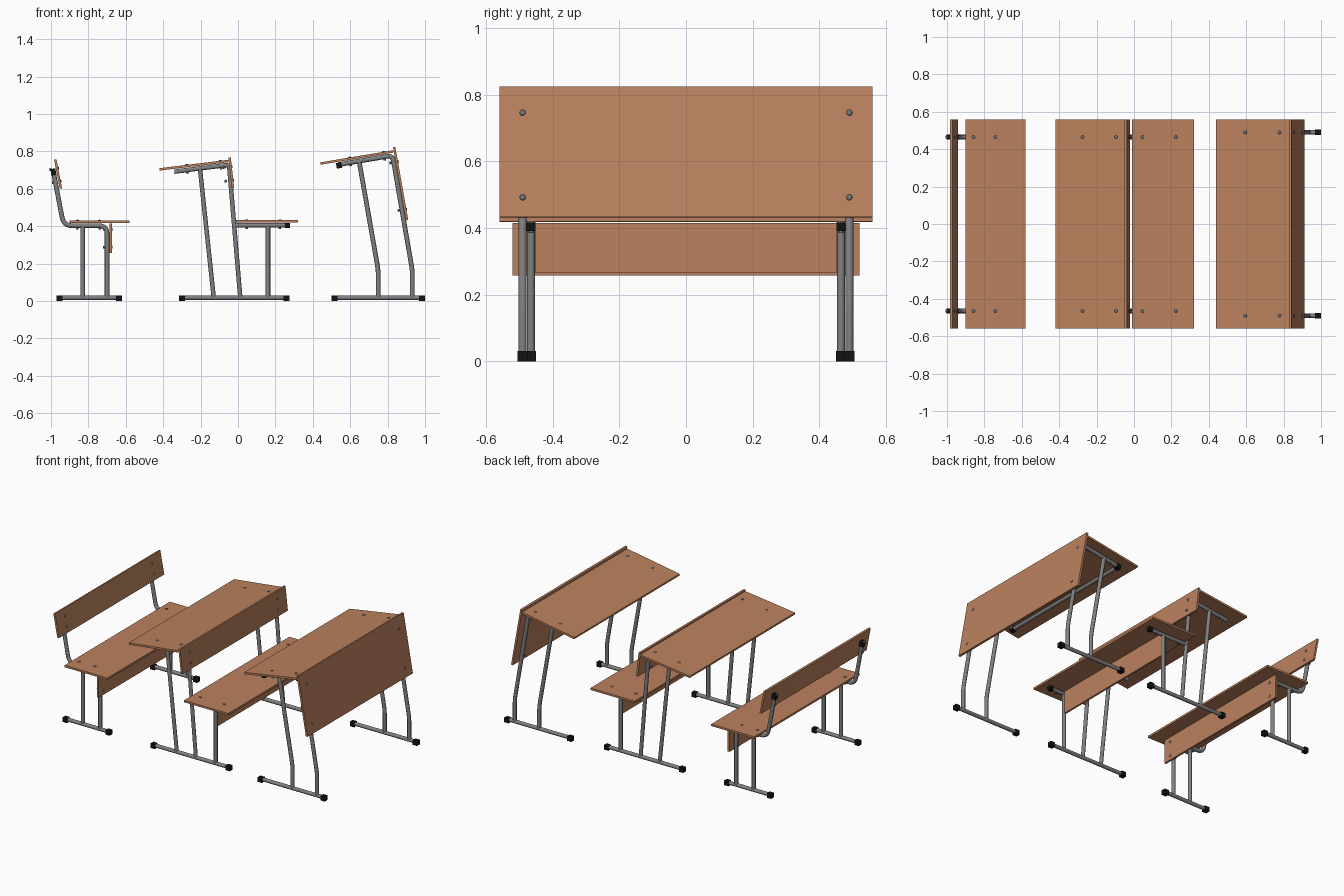
import bpy, math
from mathutils import Vector, Matrix

old = bpy.data.objects.get("Cube")
if old:
    bpy.data.objects.remove(old, do_unlink=True)


def material(name, rgb, rough):
    m = bpy.data.materials.new(name)
    m.use_nodes = True
    m.diffuse_color = (*rgb, 1)
    bsdf = m.node_tree.nodes["Principled BSDF"]
    bsdf.inputs["Base Color"].default_value = (*rgb, 1)
    bsdf.inputs["Roughness"].default_value = rough
    return m


WOOD = material("warm_wood", (0.50, 0.22, 0.11), 0.6)
STEEL = material("grey_steel", (0.22, 0.22, 0.22), 0.5)
BOLT = material("bolt_metal", (0.16, 0.19, 0.21), 0.5)
RUBBER = material("black_plastic", (0.006, 0.006, 0.006), 0.6)
R = 0.0125
SIDES = (("front", -1), ("back", 1))


def finish(name, mat, smooth=False):
    ob = bpy.context.object
    ob.name = name
    ob.data.materials.append(mat)
    if smooth:
        bpy.ops.object.shade_smooth_by_angle()
    return ob


def box(name, centre, size, mat, rot=0.0):
    bpy.ops.mesh.primitive_cube_add(size=1, location=centre, rotation=(0, rot, 0))
    ob = finish(name, mat)
    ob.scale = size
    return ob


def rounded(points, radius):
    # replace each inner corner by a short arc
    pts = [Vector(p) for p in points]
    out = [pts[0]]
    for a, b, c in zip(pts, pts[1:], pts[2:]):
        start = b + (a - b).normalized() * radius
        end = b + (c - b).normalized() * radius
        for i in range(7):
            t = i / 6
            out.append(start * (1 - t) ** 2 + b * 2 * t * (1 - t) + end * t * t)
    return out + [pts[-1]]


def tube(name, points, radius=0.04):
    path = rounded(points, radius)
    cu = bpy.data.curves.new(name, "CURVE")
    cu.dimensions = "3D"
    cu.bevel_depth = R
    cu.bevel_resolution = 3
    cu.use_fill_caps = True
    sp = cu.splines.new("POLY")
    sp.points.add(len(path) - 1)
    for p, v in zip(sp.points, path):
        p.co = (*v, 1)
    cu.materials.append(STEEL)
    ob = bpy.data.objects.new(name, cu)
    bpy.context.collection.objects.link(ob)
    return ob


def side_tubes(name, profile, y, radius=0.04):
    # the same bent tube on both ends of the bench
    for side, s in SIDES:
        tube(f"{name}_{side}", [(x, s * y, z) for x, z in profile], radius)


def runner(name, x0, x1, y):
    side_tubes(name, [(x0 + 0.01, 0.018), (x1 - 0.01, 0.018)], y)
    for side, s in SIDES:
        for end, x in (("rear", x0 + 0.016), ("fore", x1 - 0.016)):
            box(f"{name}_cap_{end}_{side}", (x, s * y, 0.0155), (0.032, 0.03, 0.031), RUBBER)


def board(name, p0, p1, half, bolts=(), bolt_y=0.465, thick=0.013):
    # plank along p0-p1 in the side profile; its outer face is to the left of p0-p1
    a, b = Vector((p0[0], 0, p0[1])), Vector((p1[0], 0, p1[1]))
    d = b - a
    rot = math.atan2(-d.z, d.x)
    box(name, (a + b) / 2, (d.length, 2 * half, thick), WOOD, rot)
    normal = Vector((-d.z, 0, d.x)).normalized()
    for i, t in enumerate(bolts):
        for side, s in SIDES:
            spot = a + d * t + Vector((0, s * bolt_y, 0))
            bpy.ops.mesh.primitive_uv_sphere_add(
                segments=12, ring_count=6, radius=0.009,
                location=spot + normal * thick / 2, rotation=(0, rot, 0))
            finish(f"{name}_bolt_{i}_{side}", BOLT, True).scale.z = 0.5
            bpy.ops.mesh.primitive_cylinder_add(
                vertices=6, radius=0.008, depth=0.012,
                location=spot - normal * (thick / 2 + 2 * R + 0.003), rotation=(0, rot, 0))
            finish(f"{name}_nut_{i}_{side}", BOLT)


# Single bench with backrest
Y = 0.465
runner("bench_runner", -0.97, -0.62, Y)
side_tubes("bench_frame", [(-0.70, 0.02), (-0.70, 0.403), (-0.932, 0.403), (-0.987, 0.69)], Y, 0.045)
side_tubes("bench_rear_leg", [(-0.83, 0.02), (-0.83, 0.40)], Y)
for side, s in SIDES:
    box(f"backrest_cap_{side}", (-0.987, s * Y, 0.69), (0.027, 0.027, 0.035), RUBBER, math.radians(-10))
board("bench_seat", (-0.90, 0.424), (-0.58, 0.424), 0.56, (0.13, 0.5))
board("bench_apron", (-0.681, 0.415), (-0.681, 0.257), 0.52, (0.2, 0.8))
board("bench_backrest", (-0.977, 0.757), (-0.947, 0.602), 0.56, (0.3, 0.75))

# Desk joined to a seat
runner("desk_seat_runner", -0.315, 0.275, Y)
side_tubes("desk_rear_leg", [(-0.13, 0.02), (-0.203, 0.705)], Y)
side_tubes("desk_frame", [(0.012, 0.02), (-0.048, 0.729), (-0.34, 0.692)], Y, 0.02)
side_tubes("seat_rail", [(-0.02, 0.405), (0.255, 0.405)], Y)
side_tubes("seat_leg", [(0.16, 0.02), (0.16, 0.40)], Y)
for side, s in SIDES:
    box(f"seat_rail_cap_{side}", (0.265, s * Y, 0.404), (0.025, 0.026, 0.026), RUBBER)
board("joined_seat", (-0.01, 0.426), (0.32, 0.426), 0.56, (0.17, 0.71))
board("joined_seat_apron", (0.16, 0.415), (0.16, 0.265), 0.452)
board("middle_desktop", (-0.42, 0.704), (-0.042, 0.75), 0.56, (0.385, 0.86))
board("middle_desk_panel", (-0.045, 0.767), (-0.027, 0.605), 0.56, (0.3, 0.75))

# Front desk with tall modesty panel
Y = 0.49
runner("front_desk_runner", 0.50, 1.0, Y)
side_tubes("front_desk_rear_leg", [(0.75, 0.02), (0.75, 0.165), (0.648, 0.745)], Y)
side_tubes("front_desk_frame", [(0.932, 0.02), (0.932, 0.165), (0.826, 0.779), (0.54, 0.73)], Y, 0.03)
tube("front_desk_crossbar", [(0.54, -0.48, 0.725), (0.54, 0.48, 0.725)])
for side, s in SIDES:
    box(f"crossbar_cap_{side}", (0.54, s * Y, 0.725), (0.028, 0.03, 0.03), RUBBER, math.radians(-9))
board("front_desktop", (0.44, 0.735), (0.83, 0.8), 0.56, (0.4, 0.87), Y)
board("front_desk_panel", (0.835, 0.823), (0.904, 0.432), 0.56, (0.2, 0.85), Y)
